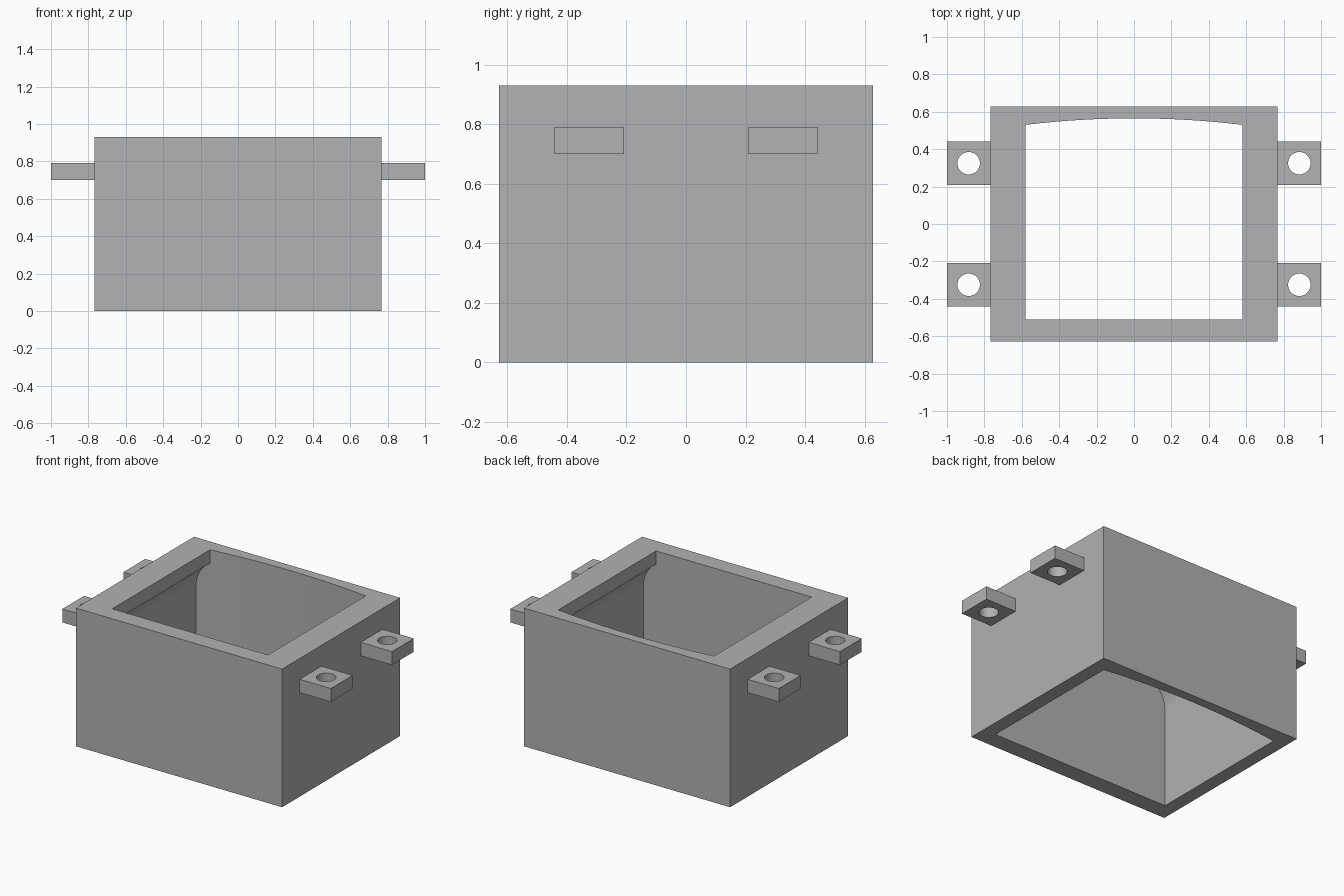
import bpy, bmesh, math

cube = bpy.data.objects.get("Cube")
if cube:
    bpy.data.objects.remove(cube, do_unlink=True)

grey = bpy.data.materials.new("plain grey")
grey.use_nodes = True
grey.diffuse_color = (0.445, 0.445, 0.445, 1)
grey.node_tree.nodes["Principled BSDF"].inputs["Base Color"].default_value = grey.diffuse_color


def loft_closed(name, rings):
    """Join equal-length rings into a closed tube that ends where it began."""
    bm = bmesh.new()
    loops = [[bm.verts.new(p) for p in ring] for ring in rings]
    n = len(loops[0])
    for a, b in zip(loops, loops[1:] + loops[:1]):
        for i in range(n):
            j = (i + 1) % n
            bm.faces.new((a[i], a[j], b[j], b[i]))
    bmesh.ops.recalc_face_normals(bm, faces=bm.faces)
    mesh = bpy.data.meshes.new(name)
    bm.to_mesh(mesh)
    bm.free()
    mesh.materials.append(grey)
    obj = bpy.data.objects.new(name, mesh)
    bpy.context.collection.objects.link(obj)
    bpy.ops.object.select_all(action='DESELECT')
    obj.select_set(True)
    bpy.context.view_layer.objects.active = obj
    bpy.ops.object.shade_smooth_by_angle(angle=math.radians(30))
    return obj


# Housing: straight outer walls, cavity with a bowed back wall
HEIGHT, WIDTH, DEPTH = 0.93, 0.768, 0.628
BACK_STEPS = 24


def section(w, front, back, bow, z):
    ring = [(-w, front, z), (w, front, z)]
    for i in range(BACK_STEPS + 1):
        x = w * (1 - 2 * i / BACK_STEPS)
        ring.append((x, back - bow * x * x, z))
    return ring


def outer(z):
    return section(WIDTH, -DEPTH, DEPTH, 0, z)


def inner(w, z):
    return section(w, -0.51, 0.565, 0.104, z)


# Side walls of the cavity cove inward to a narrower lip at the top
wide, radius, sweep, cove_start = 0.675, 0.2, math.radians(58.3), 0.67
rings = [outer(0), inner(wide, 0)]
for k in range(13):
    a = sweep * k / 12
    rings.append(inner(wide - radius * (1 - math.cos(a)),
                       cove_start + radius * math.sin(a)))
rings += [inner(0.58, HEIGHT), outer(HEIGHT)]
loft_closed("housing", rings)


# Mounting tabs: square plates with a round screw hole
def tab_ring(cx, cy, size, z, square):
    ring = []
    for i in range(48):
        a = math.tau * i / 48
        c, s = math.cos(a), math.sin(a)
        r = size / max(abs(c), abs(s)) if square else size
        ring.append((cx + r * c, cy + r * s, z))
    return ring


for side, sx in (("left", 1), ("right", -1)):
    for end, sy in (("front", -1), ("back", 1)):
        cx, cy = sx * 0.884, sy * 0.325
        loft_closed(f"{end}_{side}_mounting_tab", [
            tab_ring(cx, cy, 0.116, 0.70, True),
            tab_ring(cx, cy, 0.116, 0.79, True),
            tab_ring(cx, cy, 0.06, 0.79, False),
            tab_ring(cx, cy, 0.06, 0.70, False)])
